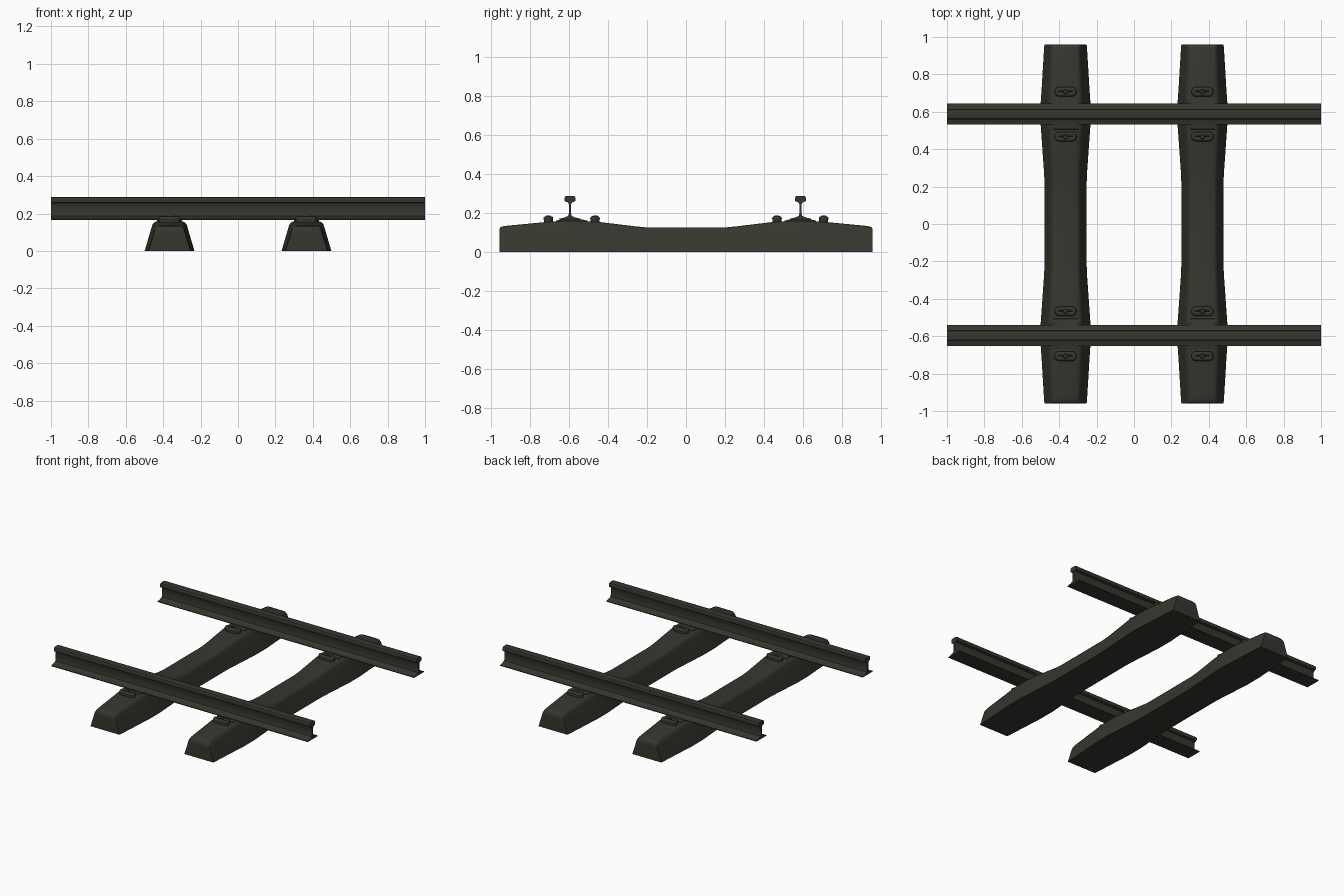
import bpy, bmesh, math
from mathutils import Vector

if "Cube" in bpy.data.objects:
    bpy.data.objects.remove(bpy.data.objects["Cube"])

steel = bpy.data.materials.new("dark olive grey")
steel.diffuse_color = (0.037, 0.037, 0.028, 1)
steel.use_nodes = True
steel.node_tree.nodes["Principled BSDF"].inputs["Base Color"].default_value = steel.diffuse_color

SEAT_Y, SLEEPER_X = 0.587, 0.366


def loft(name, rings, loop=False, angle=35):
    """Skin a list of closed point rings into one capped object."""
    bm = bmesh.new()
    vs = [[bm.verts.new(p) for p in r] for r in rings]
    n = len(vs[0])
    for i in range(len(vs) if loop else len(vs) - 1):
        a, b = vs[i], vs[(i + 1) % len(vs)]
        for j in range(n):
            k = (j + 1) % n
            bm.faces.new((a[j], a[k], b[k], b[j]))
    if not loop:
        bm.faces.new(vs[0])
        bm.faces.new(vs[-1])
    bmesh.ops.recalc_face_normals(bm, faces=bm.faces)
    me = bpy.data.meshes.new(name)
    bm.to_mesh(me)
    bm.free()
    me.materials.append(steel)
    ob = bpy.data.objects.new(name, me)
    bpy.context.collection.objects.link(ob)
    bpy.ops.object.select_all(action='DESELECT')
    ob.select_set(True)
    bpy.context.view_layer.objects.active = ob
    bpy.ops.object.shade_smooth_by_angle(angle=math.radians(angle))
    return ob


def stadium(cx, cy, z, half_len, half_wid, seg=8):
    """Rounded-end outline lying flat, long in x."""
    pts, s = [], half_len - half_wid
    for side in (0, 1):
        for i in range(seg + 1):
            a = -math.pi / 2 + math.pi * side + math.pi * i / seg
            pts.append(Vector((cx + (s if side == 0 else -s) + half_wid * math.cos(a),
                               cy + half_wid * math.sin(a), z)))
    return pts


def tube(name, path, r, seg=8):
    """Round bar following a closed flat path."""
    rings, n = [], len(path)
    for i, p in enumerate(path):
        t = (path[(i + 1) % n] - path[i - 1]).normalized()
        side = Vector((t.y, -t.x, 0))
        rings.append([p + side * r * math.cos(2 * math.pi * k / seg)
                      + Vector((0, 0, r * math.sin(2 * math.pi * k / seg))) for k in range(seg)])
    return loft(name, rings, loop=True, angle=60)


# Rails: half profile (y, z) mirrored, swept along x
half = [(0.055, 0.166), (0.055, 0.171), (0.026, 0.178), (0.009, 0.186), (0.006, 0.198),
        (0.006, 0.246), (0.011, 0.255), (0.026, 0.260), (0.028, 0.265), (0.028, 0.279),
        (0.024, 0.286), (0.014, 0.289)]
profile = half + [(-y, z) for y, z in reversed(half)]
for rail_y in (-0.596, 0.588):
    loft("rail", [[(x, rail_y + y, z) for y, z in profile] for x in (-1, 1)], angle=30)

# Sleepers: flat underneath; stations are (y, half width, height)
stations = [(0.21, 0.113, 0.127), (0.26, 0.114, 0.132), (0.46, 0.128, 0.156),
            (0.53, 0.133, 0.159), (0.65, 0.133, 0.159),
            (0.72, 0.128, 0.154), (0.92, 0.116, 0.135), (0.94, 0.115, 0.132),
            (0.952, 0.1135, 0.128), (0.959, 0.113, 0.118)]
stations = [(-y, w, h) for y, w, h in reversed(stations)] + stations


def section(cx, y, w, h):
    k = h / 0.16
    right = [(w, 0), (w - 0.038 * k, h - 0.030), (w - 0.044 * k, h - 0.014),
             (w - 0.054 * k, h - 0.004), (w - 0.068 * k, h)]
    return ([(cx + x, y, z) for x, z in right]
            + [(cx - x, y, z) for x, z in reversed(right)])


for sx in (-1, 1):
    cx = sx * SLEEPER_X
    loft("sleeper", [section(cx, *st) for st in stations], angle=50)

    for sy in (-1, 1):
        # Pad under the rail
        loft("rail_pad", [[(cx + a * 0.066, sy * SEAT_Y + b * w, z)
                           for a, b in ((-1, -1), (1, -1), (1, 1), (-1, 1))]
                          for z, w in ((0.150, 0.082), (0.161, 0.080), (0.167, 0.056))], angle=20)
        # Fastening clips either side of the rail
        for off in (-0.12, 0.12):
            cy = sy * (SEAT_Y + off)
            tube("clip_loop", stadium(cx, cy, 0.172, 0.047, 0.013), 0.0125)
            loft("clip_base", [stadium(cx, cy, z, 0.057, 0.023) for z in (0.145, 0.166)])
            loft("clip_bolt", [[(cx + r * math.cos(math.pi * k / 6),
                                 cy + r * math.sin(math.pi * k / 6), z) for k in range(12)]
                               for r, z in ((0.014, 0.16), (0.014, 0.183), (0.010, 0.188))])
